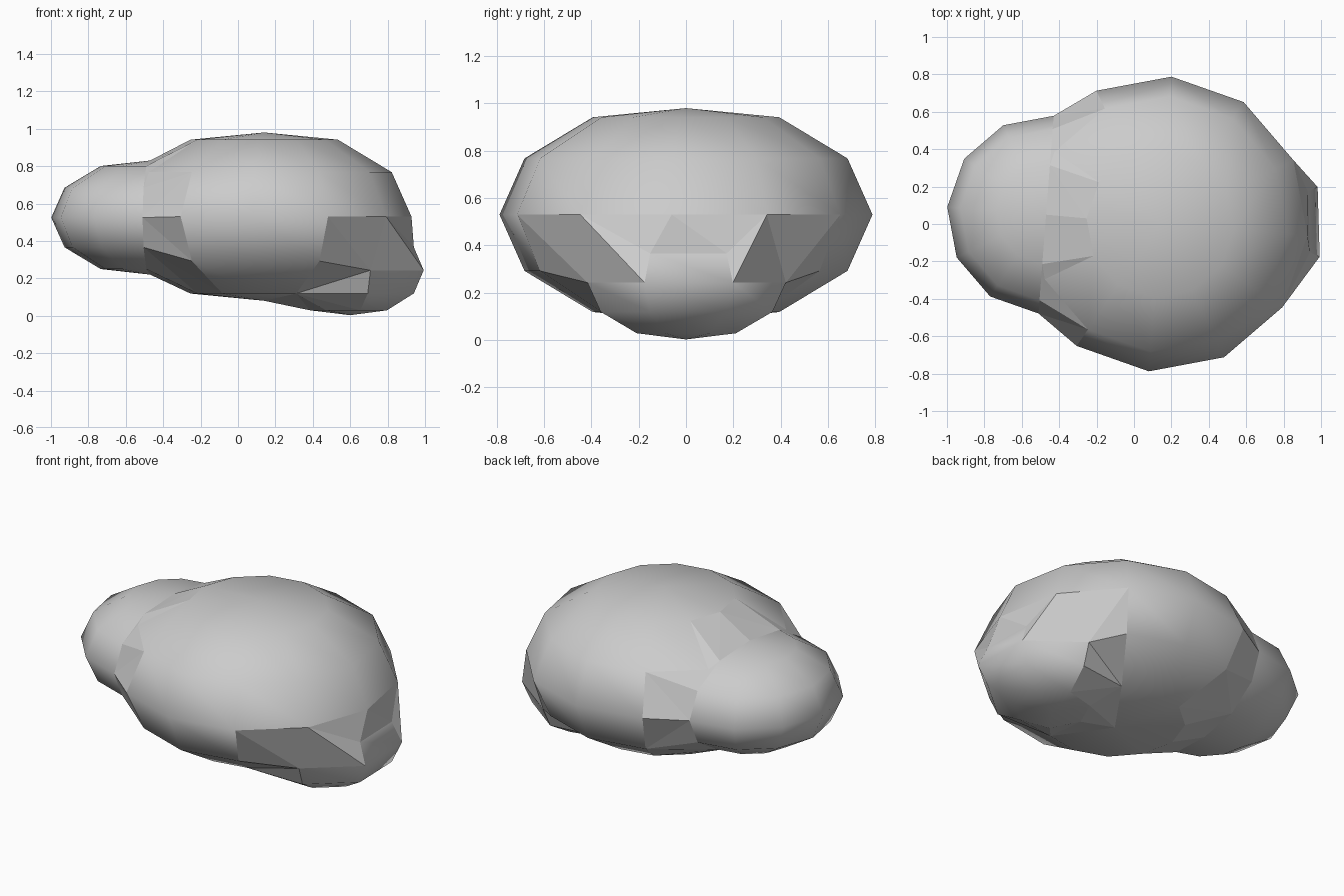
import bpy, bmesh
from math import sin, cos, pi, radians
from mathutils import Vector

if "Cube" in bpy.data.objects:
    bpy.data.objects.remove(bpy.data.objects["Cube"])

# centre, horizontal radius, vertical radius, pole height, segments, start angle
LOBES = [
    (Vector((0.14, 0.0, 0.53)), 0.79, 0.475, 0.45, 12, -4.4),
    (Vector((-0.47, 0.05, 0.525)), 0.53, 0.318, 0.305, 12, -4.4),
    (Vector((0.60, 0.0, 0.243)), 0.43, 0.247, 0.24, 7, -24.0),
]


def inside(p, lobe):
    c, r, rz = lobe[:3]
    d = p - c
    return (d.x / r) ** 2 + (d.y / r) ** 2 + (d.z / rz) ** 2 < 0.98


def add_lobe(bm, lobe):
    c, r, rz, pole, n, start = lobe
    top = bm.verts.new(c + Vector((0, 0, pole)))
    bottom = bm.verts.new(c - Vector((0, 0, pole)))
    rings = []
    for k in range(1, 6):
        t = pi * k / 6
        rings.append([bm.verts.new(c + Vector((r * sin(t) * cos(a), r * sin(t) * sin(a), rz * cos(t))))
                      for a in (radians(start) + 2 * pi * i / n for i in range(n))])
    for i in range(n):
        j = (i + 1) % n
        bm.faces.new((top, rings[0][i], rings[0][j]))
        bm.faces.new((bottom, rings[-1][j], rings[-1][i]))
        for a, b in zip(rings, rings[1:]):
            bm.faces.new((a[i], b[i], b[j], a[j]))
    return [top, bottom] + [v for ring in rings for v in ring]


bm = bmesh.new()
groups = [add_lobe(bm, l) for l in LOBES]
for f in bm.faces:
    f.smooth = True

# open each lobe where another lobe covers it
owner = {v: i for i, g in enumerate(groups) for v in g}
hidden = [v for v, i in owner.items()
          if any(inside(v.co, l) for j, l in enumerate(LOBES) if j != i)]
bmesh.ops.delete(bm, geom=hidden, context='VERTS')

# join every small lobe to the nearest opening of the main body with flat facets
main = {v for v in bm.verts if (owner.get(v) == 0)}
for side in (-1, 1):
    edges = []
    for e in bm.edges:
        if e.is_boundary:
            m = (e.verts[0].co + e.verts[1].co) / 2
            if (m.x - 0.14) * side > 0:
                edges.append(e)
    made = bmesh.ops.bridge_loops(bm, edges=edges)
    for f in made['faces']:
        f.smooth = False
bmesh.ops.recalc_face_normals(bm, faces=bm.faces)

mesh = bpy.data.meshes.new("lumpy_body")
bm.to_mesh(mesh)
bm.free()
obj = bpy.data.objects.new("lumpy_body", mesh)
bpy.context.collection.objects.link(obj)
